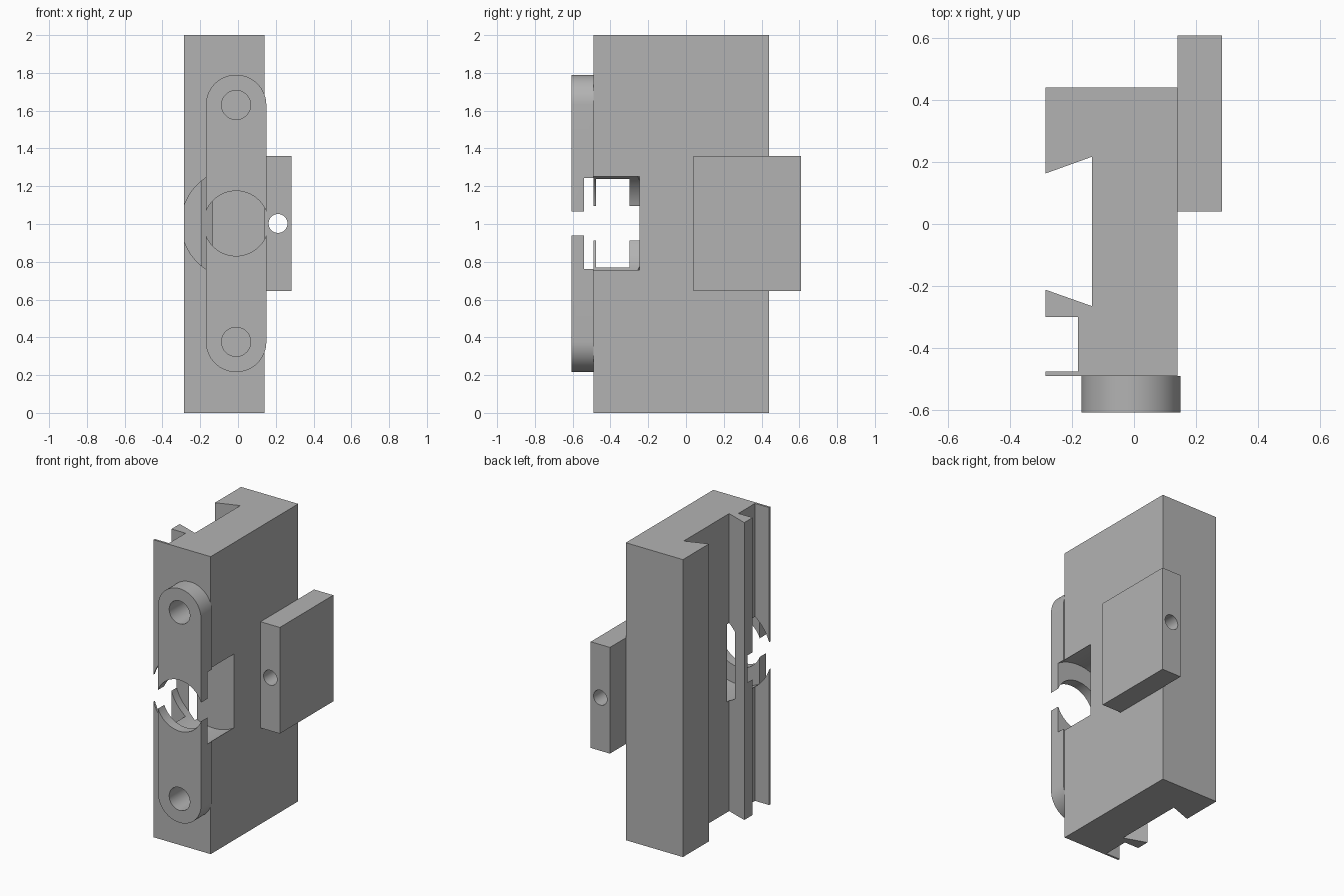
import bpy, bmesh, math
from mathutils import Vector

if "Cube" in bpy.data.objects:
    bpy.data.objects.remove(bpy.data.objects["Cube"])

MID = 1.003   # height of the symmetry plane of the fittings
CX = -0.01    # x of the mounting bar axis

grey = bpy.data.materials.new("plain grey")
grey.diffuse_color = (0.45, 0.45, 0.45, 1)
grey.use_nodes = True
grey.node_tree.nodes["Principled BSDF"].inputs["Base Color"].default_value = grey.diffuse_color


def extrude(name, points, direction):
    """Closed prism from a planar outline."""
    bm = bmesh.new()
    face = bm.faces.new([bm.verts.new(p) for p in points])
    out = bmesh.ops.extrude_face_region(bm, geom=[face])
    moved = [g for g in out["geom"] if isinstance(g, bmesh.types.BMVert)]
    bmesh.ops.translate(bm, verts=moved, vec=Vector(direction))
    bmesh.ops.recalc_face_normals(bm, faces=bm.faces)
    mesh = bpy.data.meshes.new(name)
    bm.to_mesh(mesh)
    bm.free()
    mesh.materials.append(grey)
    obj = bpy.data.objects.new(name, mesh)
    bpy.context.collection.objects.link(obj)
    return obj


def arc(x, z, r, start, end, n):
    """Points on a circle in the xz plane, as (x, z)."""
    angles = [math.radians(start + (end - start) * i / n) for i in range(n + 1)]
    return [(x + r * math.cos(a), z + r * math.sin(a)) for a in angles]


def rod(name, x, z, r, y0, y1):
    ring = arc(x, z, r, 0, 360, 64)[:-1]
    return extrude(name, [(px, y0, pz) for px, pz in ring], (0, y1 - y0, 0))


def cut(obj, cutters):
    for c in cutters:
        c.hide_render = True
        mod = obj.modifiers.new("cut", "BOOLEAN")
        mod.operation = "DIFFERENCE"
        mod.solver = "EXACT"
        mod.object = c
    bpy.context.view_layer.objects.active = obj
    for mod in list(obj.modifiers):
        bpy.ops.object.modifier_apply(modifier=mod.name)


# Upright body with dovetail channel, square slot and thin front lip
profile = [(-0.285, 0.44), (0.14, 0.44), (0.14, -0.49), (-0.285, -0.49),
           (-0.285, -0.476), (-0.18, -0.476), (-0.18, -0.30), (-0.285, -0.30),
           (-0.285, -0.212), (-0.135, -0.265), (-0.135, 0.217), (-0.285, 0.163)]
body = extrude("body", [(x, y, 0) for x, y in profile], (0, 0, 2))

# Rounded mounting bar on the front
half = 0.627
outline = (arc(CX, MID + half, 0.16, 0, 180, 32)
           + arc(CX, MID - half, 0.16, 180, 360, 32))
bar = extrude("mounting_bar", [(x, -0.607, z) for x, z in outline], (0, 0.117, 0))

# Side block
block = extrude("side_block", [(0.14, 0.04, MID - 0.357), (0.283, 0.04, MID - 0.357),
                               (0.283, 0.04, MID + 0.357), (0.14, 0.04, MID + 0.357)],
                (0, 0.568, 0))

# Cutters: wide disc pocket, smaller front opening, screw holes, cross hole
pocket = rod("pocket_cutter", CX, MID, 0.29, -0.54, -0.245)
opening = rod("opening_cutter", CX, MID, 0.172, -0.70, -0.50)
screws = [rod("screw_cutter", CX, MID + s * half, 0.077, -0.70, -0.25) for s in (-1, 1)]
cross = rod("cross_hole_cutter", 0.212, MID, 0.05, -0.1, 0.8)

cut(body, [pocket] + screws)
cut(bar, [pocket, opening] + screws)
cut(block, [cross])
for c in [pocket, opening, cross] + screws:
    bpy.data.objects.remove(c, do_unlink=True)

# Smooth the round walls and keep the edges sharp
for obj in (body, bar, block):
    bpy.ops.object.select_all(action="DESELECT")
    obj.select_set(True)
    bpy.context.view_layer.objects.active = obj
    bpy.ops.object.shade_smooth_by_angle(angle=math.radians(30))
